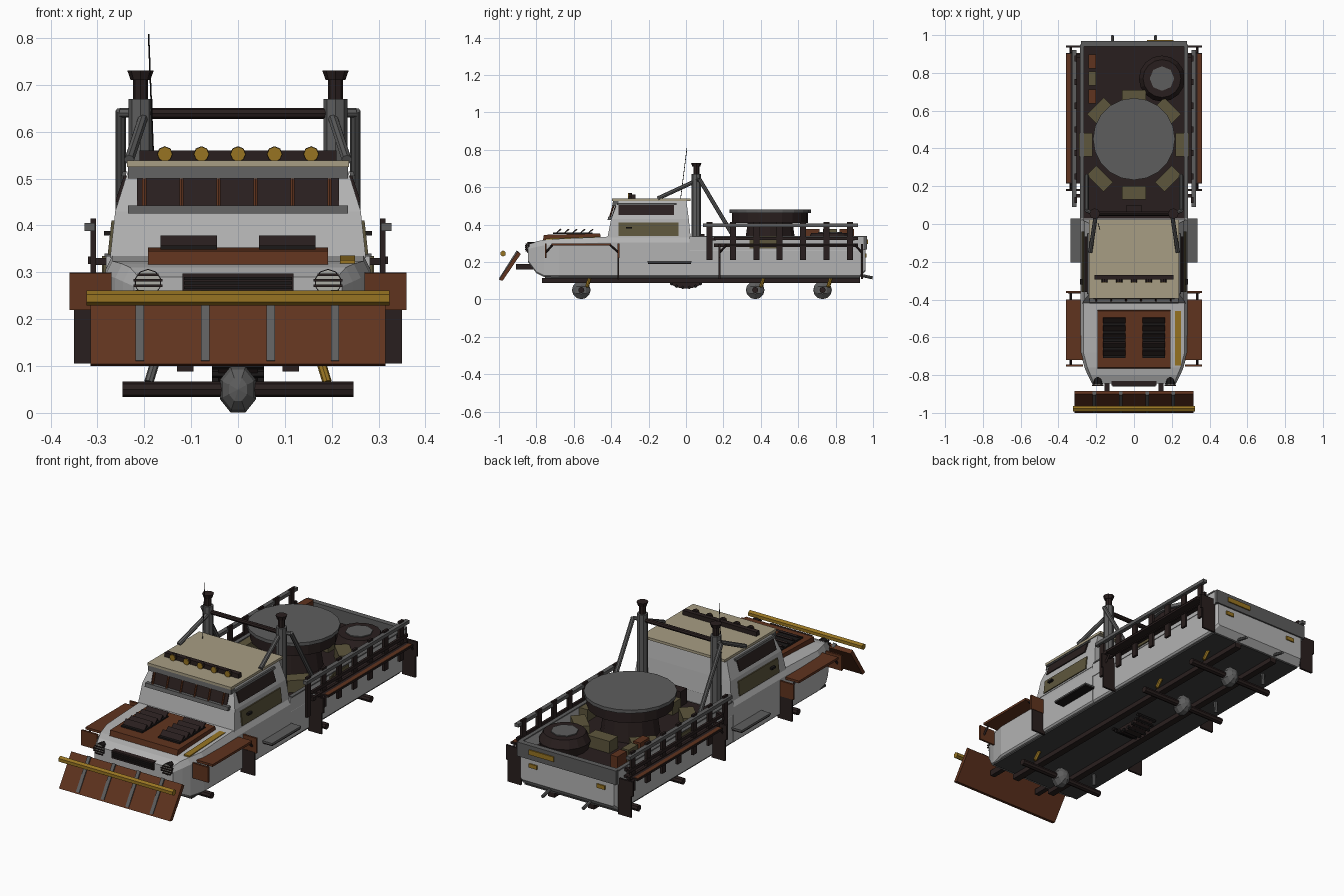
import bpy, bmesh, math
from mathutils import Vector, Matrix

if "Cube" in bpy.data.objects:
    bpy.data.objects.remove(bpy.data.objects["Cube"])


def material(name, r, g, b):
    m = bpy.data.materials.new(name)
    m.use_nodes = True
    m.diffuse_color = (r, g, b, 1)
    bsdf = m.node_tree.nodes["Principled BSDF"]
    bsdf.inputs["Base Color"].default_value = (r, g, b, 1)
    bsdf.inputs["Roughness"].default_value = 0.8
    return m


WHITE = material("worn white", .45, .45, .45)
GREY = material("steel grey", .11, .11, .11)
RUST = material("rust", .115, .033, .013)
BROWN = material("dark brown", .022, .0135, .013)
GOLD = material("gold", .31, .175, .016)
TAN = material("roof tan", .39, .34, .23)
OLIVE = material("olive", .11, .092, .045)
BLACK = material("soot black", .011, .009, .009)
BELLY = material("belly grey", .05, .05, .05)
LENS = material("lamp lens", .42, .42, .38)


def finish(name, bm, mat):
    bmesh.ops.recalc_face_normals(bm, faces=bm.faces[:])
    me = bpy.data.meshes.new(name)
    bm.to_mesh(me)
    bm.free()
    me.materials.append(mat)
    ob = bpy.data.objects.new(name, me)
    bpy.context.scene.collection.objects.link(ob)
    return ob


def box(name, mat, x, y, z, turn=0, pivot=(0, 0)):
    """Box from (min, max) ranges, optionally turned about a vertical axis."""
    bm = bmesh.new()
    bmesh.ops.create_cube(bm, size=1)
    for v in bm.verts:
        v.co = [r[0] + (c + .5) * (r[1] - r[0]) for r, c in zip((x, y, z), v.co)]
    if turn:
        bmesh.ops.rotate(bm, verts=bm.verts[:], cent=(*pivot, 0), matrix=Matrix.Rotation(turn, 3, "Z"))
    return finish(name, bm, mat)


def rod(name, mat, p, q, r1, r2=None, sides=8):
    bm = bmesh.new()
    p, q = Vector(p), Vector(q)
    m = Matrix.Translation((p + q) / 2) @ (q - p).to_track_quat("Z", "Y").to_matrix().to_4x4()
    bmesh.ops.create_cone(bm, cap_ends=True, segments=sides, radius1=r1,
                          radius2=r1 if r2 is None else r2, depth=(q - p).length, matrix=m)
    return finish(name, bm, mat)


def loft(name, mat, rings):
    bm = bmesh.new()
    loops = [[bm.verts.new(p) for p in ring] for ring in rings]
    n = len(loops[0])
    for a, b in zip(loops, loops[1:]):
        for i in range(n):
            bm.faces.new((a[i], a[(i + 1) % n], b[(i + 1) % n], b[i]))
    bm.faces.new(loops[0])
    bm.faces.new(loops[-1])
    return finish(name, bm, mat)


def slab(name, mat, profile, x0, x1):
    """Side profile of (y, z) points drawn out along x."""
    return loft(name, mat, [[(x, y, z) for y, z in profile] for x in (x0, x1)])


def both(x0, x1, s):
    return (min(s * x0, s * x1), max(s * x0, s * x1))


# hull: sections with chamfered shoulders from nose to cab, then the cargo bed
def section(y, w, lo, hi, c=.03):
    half = [(w - .008, lo), (w, lo + .008), (w, hi - c), (w - c / 2, hi)]
    return [(x, y, z) for x, z in half] + [(-x, y, z) for x, z in reversed(half)]


loft("front_hull", WHITE, [section(-.845, .222, .20, .29, .02), section(-.80, .245, .14, .31),
                           section(-.76, .262, .12, .318), section(-.68, .283, .12, .324),
                           section(-.42, .283, .12, .335), section(.02, .283, .12, .335)])
loft("bed_hull", WHITE, [section(.02, .28, .12, .27, .008), section(.93, .28, .12, .27, .008),
                         section(.96, .265, .15, .27, .008)])
box("bed_floor", BROWN, (-.265, .265), (.03, .94), (.268, .274))
box("tailgate", GREY, (-.28, .28), (.94, .968), (.268, .34))
box("tailgate_stripe", GOLD, (.07, .21), (.967, .974), (.295, .32))
box("belly_plate", BELLY, (-.265, .265), (-.755, .93), (.112, .122))

# cab
levels = [(.33, -.42, .025, .273), (.43, -.40, .015, .262), (.525, -.365, .002, .232)]
loft("cab", WHITE, [[(-w, a, z), (w, a, z), (w, b, z), (-w, b, z)] for z, a, b, w in levels])
box("roof", TAN, (-.237, .237), (-.395, .025), (.525, .538))
slab("windshield", BROWN, [(-.402, .43), (-.395, .43), (-.368, .515), (-.375, .515)], -.215, .215)
slab("windshield_lower_bar", GREY, [(-.42, .425), (-.395, .425), (-.39, .443), (-.415, .443)], -.235, .235)
slab("windshield_visor", GREY, [(-.395, .50), (-.365, .50), (-.36, .526), (-.39, .526)], -.235, .235)
for i in range(6):
    x = -.2 + i * .079
    rod("windshield_bar", RUST, (x, -.408, .435), (x, -.386, .507), .005, sides=6)
box("light_bar", BROWN, (-.21, .21), (-.295, -.27), (.538, .56))
for i in range(-2, 3):
    rod("roof_lamp", BROWN, (i * .078, -.306, .552), (i * .078, -.29, .552), .017)
    rod("roof_lamp_face", GOLD, (i * .078, -.31, .552), (i * .078, -.305, .552), .016)
rod("antenna", BLACK, (-.18, -.03, .53), (-.191, .005, .808), .0018, sides=5)

for s in (1, -1):
    # side glass and door plates follow the slope of the cab wall
    def wall(name, mat, y0, y1, za, zb, xa, xb):
        quad = [(y0, za, xa), (y1, za, xa), (y1, zb, xb), (y0, zb, xb)]
        loft(name, mat, [[(s * (x + o), y, z) for y, z, x in quad] for o in (-.004, .005)])
    wall("side_window", BROWN, -.36, -.065, .45, .505, .257, .239)
    wall("window_hood", GREY, -.37, -.05, .505, .515, .244, .241)
    wall("door_plate", OLIVE, -.36, -.04, .338, .41, .273, .265)
    box("door_handle", BLACK, both(.27, .286, s), (-.32, -.29), (.378, .388))
    box("side_step", GREY, both(.27, .337, s), (-.205, .03), (.197, .205))
    box("side_step_underside", BLACK, both(.27, .335, s), (-.203, .028), (.19, .197))

    # fenders: flat tops, upright end plates, slanting struts and mud flaps
    x = s * .335
    box("front_fender_top", RUST, both(.27, .36, s), (-.72, -.40), (.288, .30))
    for a, b in ((-.75, -.715), (-.36, -.405)):
        box("front_fender_end", RUST, both(.27, .36, s), (a - .005, a + .005), (.22, .298))
        rod("front_fender_strut", BROWN, (x, a, .25), (x, b, .29), .006, sides=4)
    box("front_flap", BROWN, both(.27, .35, s), (-.367, -.357), (.105, .225))
    box("rear_fender_top", BROWN, both(.27, .36, s), (.215, .905), (.285, .295))
    box("rear_fender_edge", RUST, both(.336, .358, s), (.22, .90), (.294, .297))
    for a, b in ((.18, .215), (.94, .905)):
        rod("rear_fender_strut", BROWN, (x, a, .25), (x, b, .29), .006, sides=4)
        box("rear_fender_end", BROWN, both(.275, .36, s), (a - .005, a + .005), (.22, .295))
        box("rear_flap", BROWN, both(.275, .35, s), (a - .005, a + .005), (.11, .225))

    # bed wall and fence
    box("bed_wall", WHITE, both(.268, .282, s), (.02, .95), (.265, .335))
    box("bed_wall_trim", GREY, both(.265, .285, s), (.03, .95), (.333, .34))
    box("wall_locker", OLIVE, both(.28, .288, s), (.34, .47), (.272, .325))
    for i in range(7):
        box("fence_post", BROWN, both(.303, .315, s), (.11 + .125 * i, .142 + .125 * i), (.21, .415))
    box("fence_top_rail", GREY, both(.305, .327, s), (.09, .92), (.388, .405))
    box("fence_mid_rail", BROWN, both(.308, .32, s), (.15, .92), (.318, .334))
    box("fence_low_rail", BROWN, both(.308, .32, s), (.15, .92), (.281, .299))
    for y in (.15, .89):
        box("fence_bracket", BROWN, both(.28, .31, s), (y - .01, y + .01), (.315, .33))

    # exhaust stacks and roll cage
    x = s * .208
    rod("stack_body", GREY, (x, .055, .27), (x, .055, .67), .026)
    rod("stack_pipe", BROWN, (x, .055, .67), (x, .055, .71), .016)
    rod("stack_flare", BROWN, (x, .055, .71), (x, .055, .73), .021, .028)
    rod("cage_arm", GREY, (x, .055, .64), (s * .25, .07, .64), .010)
    rod("cage_rear_brace", GREY, (s * .25, .07, .645), (s * .25, .255, .335), .011)
    rod("cage_front_brace", GREY, (s * .2, .06, .637), (s * .232, -.15, .54), .011)

    # headlamps, hood vents, plough arms, rear fittings
    x = s * .192
    rod("headlamp_rim", BLACK, (x, -.81, .278), (x, -.848, .278), .029, sides=10)
    rod("headlamp_lens", LENS, (x, -.848, .278), (x, -.851, .278), .027, sides=10)
    for z, w in ((.259, .022), (.271, .031), (.283, .031), (.295, .022)):
        box("headlamp_guard", BROWN, (x - w, x + w), (-.857, -.85), (z - .0025, z + .0025))
    box("hood_vent", BLACK, both(.045, .165, s), (-.71, -.50), (.349, .357))
    for i in range(5):
        y = -.70 + i * .043
        slab("vent_louvre", BROWN, [(y, .353), (y + .006, .353), (y + .034, .372), (y + .028, .378)], s * .045, s * .165)
    box("plough_arm", BROWN, both(.13, .155, s), (-.91, -.80), (.16, .19))
    box("frame_rail", BROWN, both(.095, .13, s), (-.77, .93), (.088, .114))
    box("rear_lamp", GOLD, both(.17, .215, s), (.955, .966), (.225, .245))
    rod("tow_pin", GREY, (s * .115, .92, .132), (s * .115, .998, .115), .008)

rod("cage_crossbar", BROWN, (-.2, .055, .639), (.2, .055, .639), .0115)
box("cab_rear_crate", BROWN, (-.04, .04), (.05, .1), (.27, .35))

# hood and nose
slab("hood_panel", RUST, [(-.765, .315), (-.76, .345), (-.46, .353), (-.455, .33)], -.192, .192)
slab("hood_stripe", GOLD, [(-.75, .318), (-.75, .326), (-.46, .336), (-.46, .33)], .218, .25)
box("grille", BROWN, (-.118, .118), (-.855, -.83), (.257, .297))
for z in (.267, .277, .287):
    box("grille_slat", BLACK, (-.115, .115), (-.86, -.853), (z - .003, z + .003))

# plough
slab("plough_blade", RUST, [(-1, .104), (-.98, .10), (-.883, .243), (-.9, .256)], -.315, .315)
for x in (-.21, -.07, .07, .207):
    slab("plough_rib", GREY, [(-1, .112), (-.98, .106), (-.888, .248), (-.905, .262)], x - .009, x + .009)
rod("plough_bar", GOLD, (-.323, -.978, .245), (.323, -.978, .245), .016, sides=6)

# axles, shocks and underside gear
turn = Matrix.Rotation(math.pi / 2, 4, "X") @ Matrix.Rotation(math.pi / 8, 4, "Z")
for y in (-.56, .37, .73):
    rod("axle", BROWN, (-.246, y, .05), (.246, y, .05), .0165)
    bm = bmesh.new()
    bmesh.ops.create_uvsphere(bm, u_segments=8, v_segments=6, radius=1,
                              matrix=Matrix.Translation((0, y, .05)) @ Matrix.Diagonal((.042, .05, .053, 1)) @ turn)
    finish("differential", bm, GREY)
    for s, mat in ((1, GOLD), (-1, GREY)):
        rod("shock", mat, (s * .19, y + .03, .066), (s * .175, y + .045, .115), .010)
arc = [math.radians(200 + 20 * i) for i in range(8)]
slab("transfer_case", BROWN, [(.1 * math.cos(a), .115 + .058 * math.sin(a)) for a in arc], -.042, .042)
for a in arc:
    y, z = .1 * math.cos(a), .115 + .058 * math.sin(a)
    rod("transfer_case_tooth", BLACK, (-.055, y, z + .006), (.055, y, z + .006), .009, sides=6)

# turntable with a ring of ammunition crates
rod("turret_pedestal", BROWN, (0, .45, .27), (0, .45, .41), .14, .12, 12)
rod("turret_drum", BROWN, (0, .45, .408), (0, .45, .465), .203, sides=20)
rod("turret_plate", GREY, (0, .45, .463), (0, .45, .48), .217, sides=20)
for i in range(8):
    box("ammo_crate", OLIVE, (-.063, .063), (.13, .20), (.272, .335), i * math.pi / 4, (0, .42))

# spare wheel and stowed boxes
rod("spare_tyre_lower", BROWN, (.148, .77, .272), (.148, .77, .315), .11, .122, 16)
rod("spare_tyre_upper", BROWN, (.148, .77, .315), (.148, .77, .355), .122, .10, 16)
rod("spare_hub", GREY, (.148, .77, .35), (.148, .77, .36), .065)
for y, mat in ((.675, RUST), (.77, OLIVE), (.86, RUST)):
    box("stowed_box", mat, (-.24, -.2), (y - .038, y + .038), (.272, .375))
